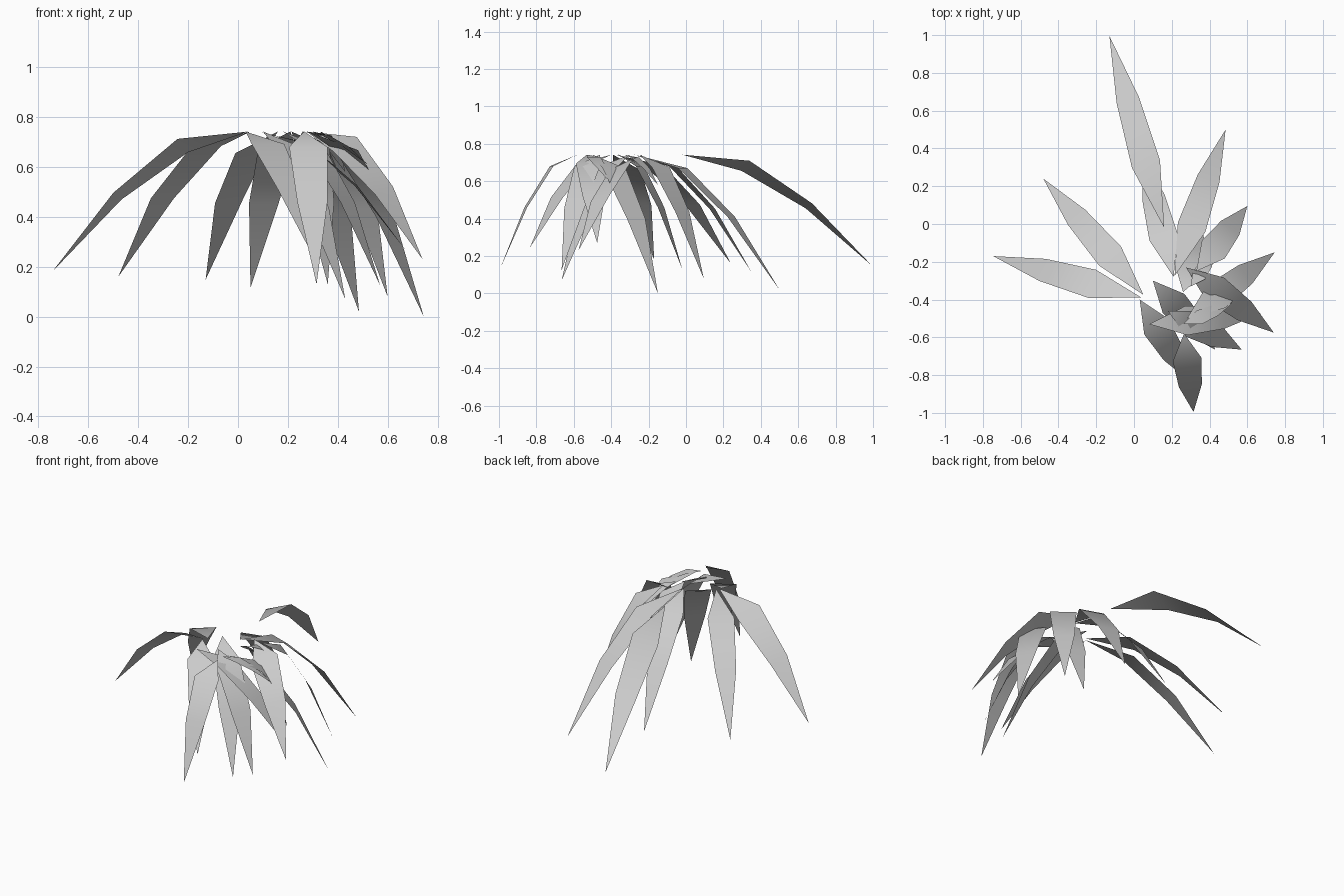
import bpy
from mathutils import Vector

# Crown of drooping palm leaves:
# (base x, base y, tip x, tip y, tip z, roll of left edge, width scale)
TOP = 0.742
LEAVES = [
    (0.16, -0.02, -0.13, 0.995, 0.148, -0.027, 1),
    (0.04, -0.39, -0.745, -0.17, 0.18, 0.027, 1),
    (0.05, -0.375, -0.48, 0.24, 0.16, 0, 1),
    (0.215, -0.275, 0.485, 0.50, 0.02, 0, 1),
    (0.21, -0.28, 0.05, 0.35, 0.115, 0, 1),
    (0.33, -0.25, 0.60, 0.095, 0.08, 0, 1),
    (0.28, -0.50, 0.745, -0.15, 0.0, 0, 1),
    (0.275, -0.23, 0.74, -0.575, 0.23, 0.03, 1),
    (0.18, -0.46, 0.57, -0.665, 0.125, 0, 1),
    (0.10, -0.30, 0.43, -0.665, 0.07, 0, 1),
    (0.03, -0.40, 0.30, -0.835, 0.245, 0, 1),
    (0.08, -0.53, 0.67, -0.475, 0.27, 0, 1),
    (0.26, -0.36, 0.36, -0.02, 0.13, 0, 1),
    (0.265, -0.58, 0.315, -0.995, 0.13, 0, 1),
    (0.26, -0.53, 0.52, -0.42, 0.61, 0, 0.5),
    (0.30, -0.33, 0.43, -0.15, 0.58, 0, 0.5),
]
# Along-leaf profile: fraction of reach, fraction of droop, half width
SECTIONS = [(1 / 3, 0.10, 0.077), (2 / 3, 0.46, 0.061)]


def leaf(name, bx, by, tx, ty, tz, roll, scale):
    base, tip = Vector((bx, by, TOP)), Vector((tx, ty, tz))
    reach = Vector((tx - bx, ty - by, 0))
    left = Vector((-reach.y, reach.x, 0)).normalized()
    verts = [base]
    for t, droop, half in SECTIONS:
        mid = base + reach * t
        mid.z = TOP + (tz - TOP) * droop
        side = left * half * scale + Vector((0, 0, roll * (1 - t) * 1.5))
        verts += [mid + side, mid - side]
    verts.append(tip)
    mesh = bpy.data.meshes.new(name)
    mesh.from_pydata(verts, [], [(0, 2, 1), (1, 2, 4, 3), (3, 4, 5)])
    for p in mesh.polygons:
        p.use_smooth = True
    obj = bpy.data.objects.new(name, mesh)
    bpy.context.collection.objects.link(obj)


for i, spec in enumerate(LEAVES, 1):
    leaf(f"palm_leaf_{i}", *spec)
